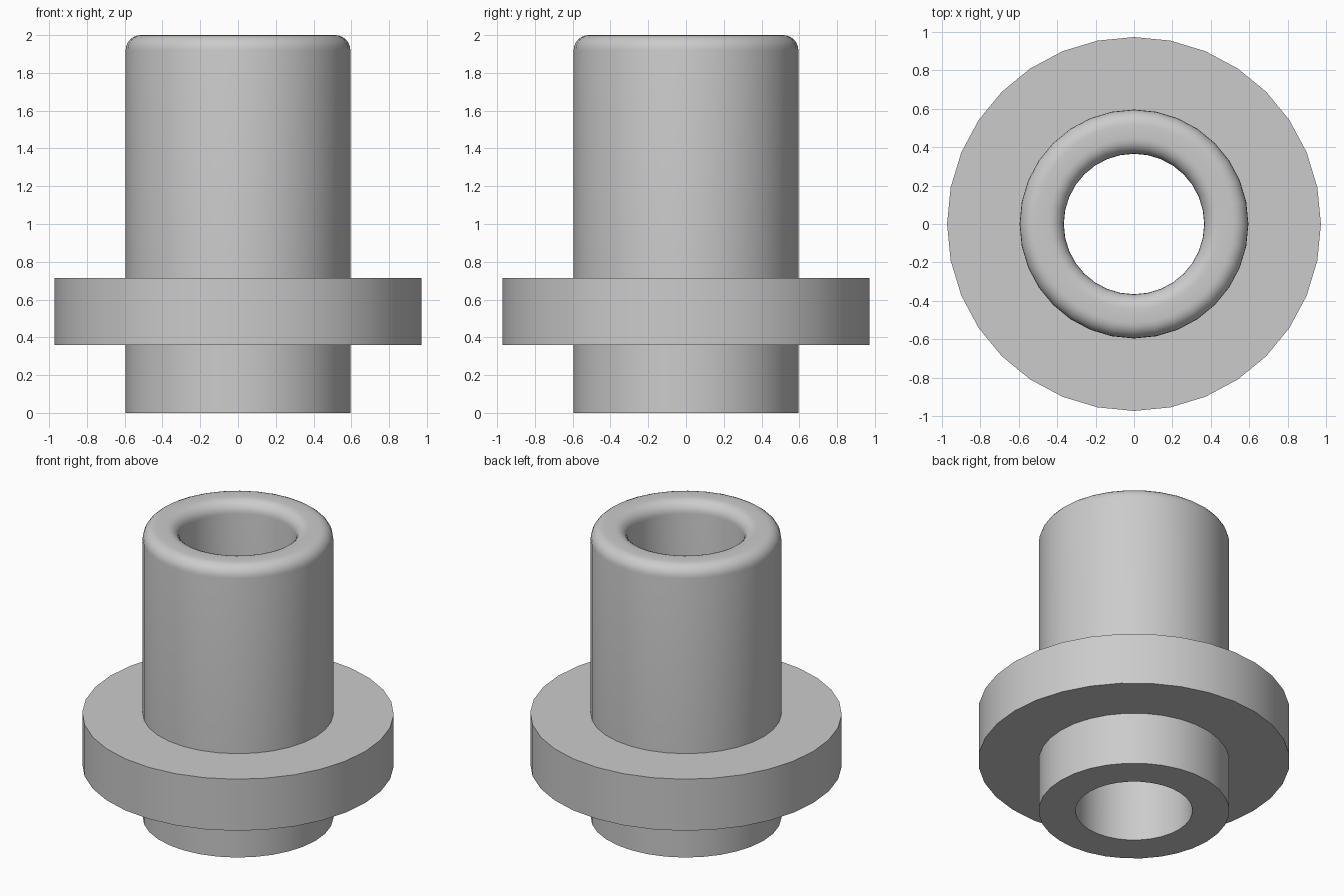
import bpy
import bmesh
from math import cos, sin, pi, radians

SIDES = 32

cube = bpy.data.objects.get("Cube")
if cube:
    bpy.data.objects.remove(cube, do_unlink=True)

# Plain grey metal
grey = bpy.data.materials.new("grey_metal")
grey.use_nodes = True
colour = (0.6, 0.6, 0.6, 1)
grey.diffuse_color = colour
grey.node_tree.nodes["Principled BSDF"].inputs["Base Color"].default_value = colour


def fillet(cr, cz, radius, start, end, steps=6):
    """Rounded corner as (radius, height) points."""
    angles = [radians(start + (end - start) * i / steps) for i in range(steps + 1)]
    return [(cr + radius * cos(a), cz + radius * sin(a)) for a in angles]


def lathe(name, profile):
    """Spin a closed (radius, height) profile around z."""
    bm = bmesh.new()
    rings = []
    for k in range(SIDES):
        a = 2 * pi * k / SIDES
        rings.append([bm.verts.new((r * cos(a), r * sin(a), z)) for r, z in profile])
    n = len(profile)
    for k in range(SIDES):
        near, far = rings[k], rings[(k + 1) % SIDES]
        for i in range(n):
            j = (i + 1) % n
            bm.faces.new((near[i], far[i], far[j], near[j]))
    bmesh.ops.recalc_face_normals(bm, faces=bm.faces)
    mesh = bpy.data.meshes.new(name)
    bm.to_mesh(mesh)
    bm.free()
    mesh.materials.append(grey)
    obj = bpy.data.objects.new(name, mesh)
    bpy.context.collection.objects.link(obj)
    bpy.ops.object.select_all(action="DESELECT")
    obj.select_set(True)
    bpy.context.view_layer.objects.active = obj
    bpy.ops.object.shade_smooth_by_angle(angle=radians(30))
    return obj


# Flanged sleeve: bore, lower spigot, wide collar, tall barrel with rounded rim
bore, barrel, collar = 0.365, 0.595, 0.972
low, high, top, rim = 0.36, 0.715, 2.0, 0.08
profile = [(bore, 0), (barrel, 0), (barrel, low), (collar, low),
           (collar, high), (barrel, high)]
profile += fillet(barrel - rim, top - rim, rim, 0, 90)
profile += fillet(bore + rim, top - rim, rim, 90, 180)
lathe("flanged_sleeve", profile)
